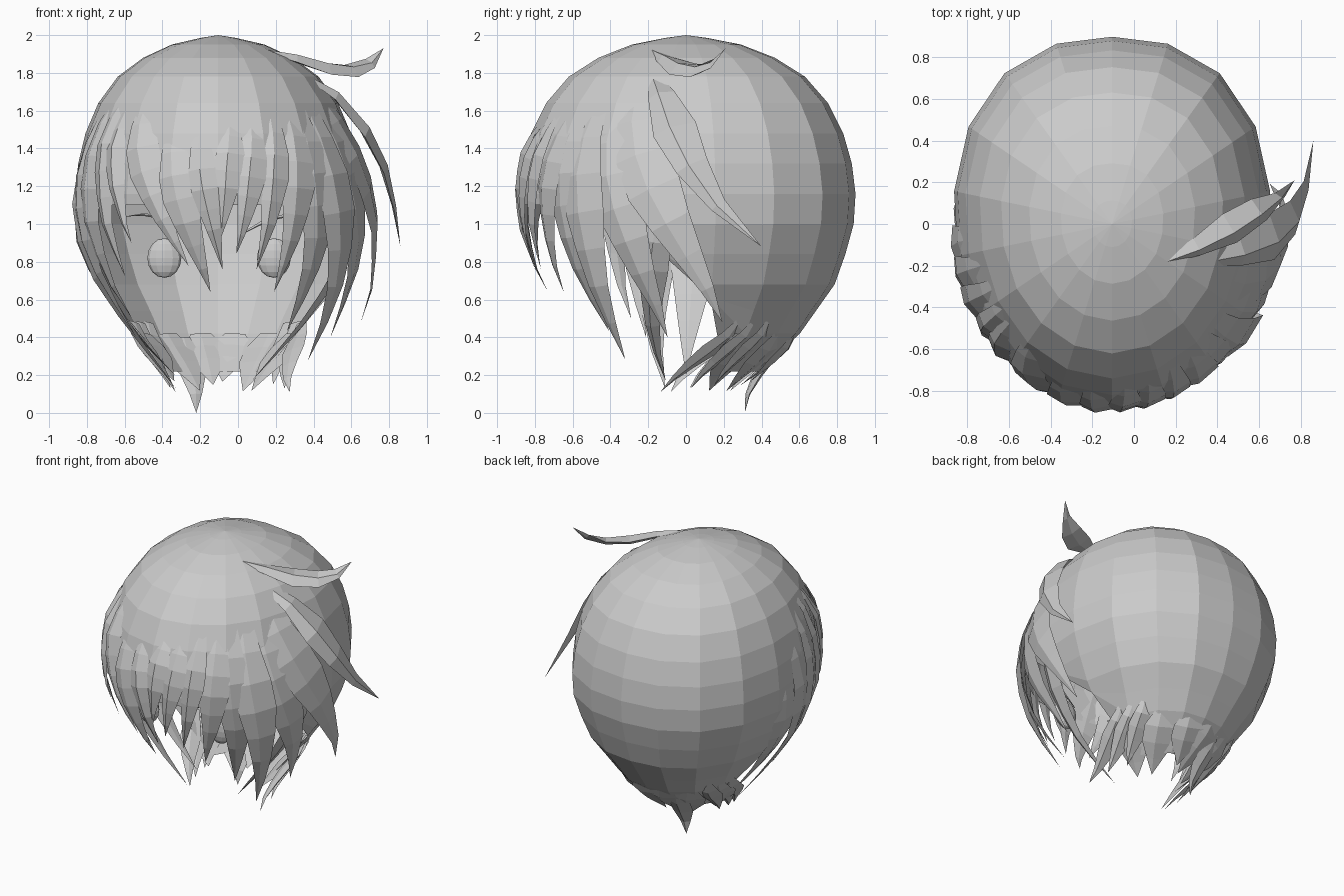
import bpy, bmesh, random
from math import sin, cos, radians
from mathutils import Vector

random.seed(4)
cube = bpy.data.objects.get("Cube")
if cube:
    bpy.data.objects.remove(cube)

grey = bpy.data.materials.new("soft_grey")
grey.use_nodes = True
colour = (0.6, 0.6, 0.6, 1)
grey.diffuse_color = colour
grey.node_tree.nodes["Principled BSDF"].inputs["Base Color"].default_value = colour

# Vertical outline of the hair: height and fraction of full radius
OUTLINE = [(0, .2), (.14, .33), (.42, .67), (.7, .89), (.98, .985), (1.2, 1), (1.42, .955),
           (1.62, .855), (1.78, .7), (1.91, .47), (1.97, .25), (2, 0)]
CX, RX, RY = -0.105, 0.765, 0.9


def radius(z):
    for (z0, r0), (z1, r1) in zip(OUTLINE, OUTLINE[1:]):
        if z <= z1:
            return r0 + (r1 - r0) * (z - z0) / (z1 - z0)
    return 0


def on_hair(az, z, k=1.0):
    """Point on the hair surface; azimuth 0 is the front, 90 is +x."""
    s, c, r = sin(radians(az)), cos(radians(az)), radius(z) * k
    if c < 0:  # the back of the head is fuller
        r /= (abs(s) ** 2.35 + abs(c) ** 2.35) ** (1 / 2.35)
    else:
        r *= .985
    taper = 1 - .22 * max(0, .95 - z)
    return Vector((CX + RX * taper * r * s, -RY * r * c, z))


def finish(name, bm):
    bmesh.ops.remove_doubles(bm, verts=bm.verts, dist=0.0005)
    bmesh.ops.recalc_face_normals(bm, faces=bm.faces)
    mesh = bpy.data.meshes.new(name)
    bm.to_mesh(mesh)
    bm.free()
    mesh.materials.append(grey)
    obj = bpy.data.objects.new(name, mesh)
    bpy.context.collection.objects.link(obj)


def bridge(bm, rows):
    n = len(rows[0])
    for a, b in zip(rows, rows[1:]):
        for i in range(n):
            j = (i + 1) % n
            bm.faces.new([a[i], a[j], b[j], b[i]])


def blade(name, points, width, thick=0.025, start=0.45):
    """Tapered lock with a raised centre ridge."""
    bm, rows, n = bmesh.new(), [], len(points) - 1
    for i, p in enumerate(points):
        t = i / n
        d = (points[min(i + 1, n)] - points[max(i - 1, 0)]).normalized()
        out = p - Vector((CX, 0, 1.1))
        out = (out - d * out.dot(d)).normalized()
        side = d.cross(out)
        w = width * max(0, min(start + 1.8 * t, 1, 1.75 * (1 - t)))
        h = thick * min(1, 3 * t + .2) * min(1, 2 * (1 - t))
        rows.append([bm.verts.new(p + v) for v in
                     (side * w, out * h + side * w * .2, -side * w, -out * h * .4)])
    bridge(bm, rows)
    finish(name, bm)


def lock(name, az0, z0, az1, z1, k=1.0, width=0.1, steps=7):
    """Lock that grows out of the cap and follows it down to a flared tip."""
    flare = on_hair(az1, z1, k) - on_hair(az1, z1)
    pts = []
    for i in range(steps + 1):
        t = i / steps
        lift = .965 + .035 * min(1, 4 * t)
        pts.append(on_hair(az0 + (az1 - az0) * t ** 1.4, z0 + (z1 - z0) * t, lift)
                   + flare * t * t)
    blade(name, pts, width)


# Main cap, short over the face and long at the nape
def hem(az):
    side = abs((az + 180) % 360 - 180)
    if side < 60:
        return 1.1
    if side < 105:
        return 1.1 - (side - 60) / 45 * 0.55
    return 0.22


bm = bmesh.new()
levels = [2, 1.985, 1.95, 1.88, 1.78, 1.64, 1.48, 1.32, 1.16, 1, .84, .68, .54, .42, .22]
rows = []
for z in levels:
    rows.append([bm.verts.new(on_hair(i * 20, max(z, hem(i * 20)))) for i in range(18)])
bridge(bm, rows)
bmesh.ops.dissolve_degenerate(bm, dist=0.0005, edges=bm.edges)
finish("hair_cap", bm)

# Fringe: root azimuth, root height, tip azimuth, tip height, flare, width
FRINGE = [(-50, 1.6, -40, .9, 1, .07), (-38, 1.65, -14, .78, .98, .1),
          (-20, 1.5, -4, .64, .98, .1), (-8, 1.5, 2, .76, .99, .08),
          (6, 1.55, 1, .92, .99, .08), (16, 1.55, 8, .84, 1, .08),
          (26, 1.6, 18, .76, 1, .08), (36, 1.6, 30, .64, 1, .1)]
for i, f in enumerate(FRINGE):
    lock(f"fringe_lock_{i + 1}", *f)

# Locks down the left side, ending in a wide flare
LEFT = [(42, 1.6, 50, .43, 1.05, .12), (50, 1.65, 64, .28, 1.65, .13),
        (60, 1.6, 83, .4, 1.4, .14), (68, 1.72, 101, .48, 1.55, .15),
        (82, 1.2, 67, .17, .85, .08)]
for i, f in enumerate(LEFT):
    lock(f"left_side_lock_{i + 1}", *f)

# Locks down the right side, sweeping in toward the jaw
RIGHT = [(-56, 1.7, -50, .72, 1, .08), (-64, 1.7, -64, .5, 1.02, .1),
         (-74, 1.6, -70, .4, 1.08, .11), (-84, 1.5, -71, .13, 1.2, .13),
         (-94, 1.2, -90, .2, .9, .12)]
for i, f in enumerate(RIGHT):
    lock(f"right_side_lock_{i + 1}", *f)

# Two loose locks standing away from the left side
blade("outer_lock", [Vector(p) for p in
      ((.33, -.18, 1.8), (.51, -.13, 1.68), (.66, -.06, 1.5), (.76, .03, 1.31),
       (.82, .17, 1.1), (.86, .4, .88))], .13, .04, .2)
blade("crown_curl", [Vector(p) for p in
      ((.12, -.19, 1.92), (.3, -.11, 1.87), (.46, -.02, 1.82), (.6, .07, 1.81),
       (.7, .14, 1.85), (.77, .21, 1.93))], .1, .04, .1)

# Ragged nape
for i in range(6):
    az = 120 + i * 24
    lock(f"nape_lock_{i + 1}", az, .42, az + random.uniform(-8, 8),
         random.uniform(.11, .18), random.uniform(.9, 1.1), .12, 4)
lock("nape_point", 205, .4, 209, 0, 1.9, .08, 4)
for s, name in ((1, "left"), (-1, "right")):
    for i in range(3):
        lock(f"{name}_nape_wisp_{i + 1}", s * (116 + 8 * i), .48, s * (76 + 17 * i),
             .11 + .02 * i, 2.1 - .35 * i if s > 0 else 1.25, .07, 5)

# Eyes and brows under the fringe
for s, name in ((1, "left"), (-1, "right")):
    bm = bmesh.new()
    bmesh.ops.create_uvsphere(bm, u_segments=12, v_segments=8, radius=0.1)
    for v in bm.verts:
        v.co = Vector((v.co.x * .9 - .1 + s * .29, v.co.y * .4 - .48, v.co.z * 1.05 + .82))
    finish(f"{name}_eye", bm)
    blade(f"{name}_brow", [Vector((s * x - .1, y, z)) for x, y, z in
          ((.14, -.56, .96), (.27, -.53, 1.03), (.4, -.46, 1.05), (.5, -.38, 1.04))], .012, .01)
